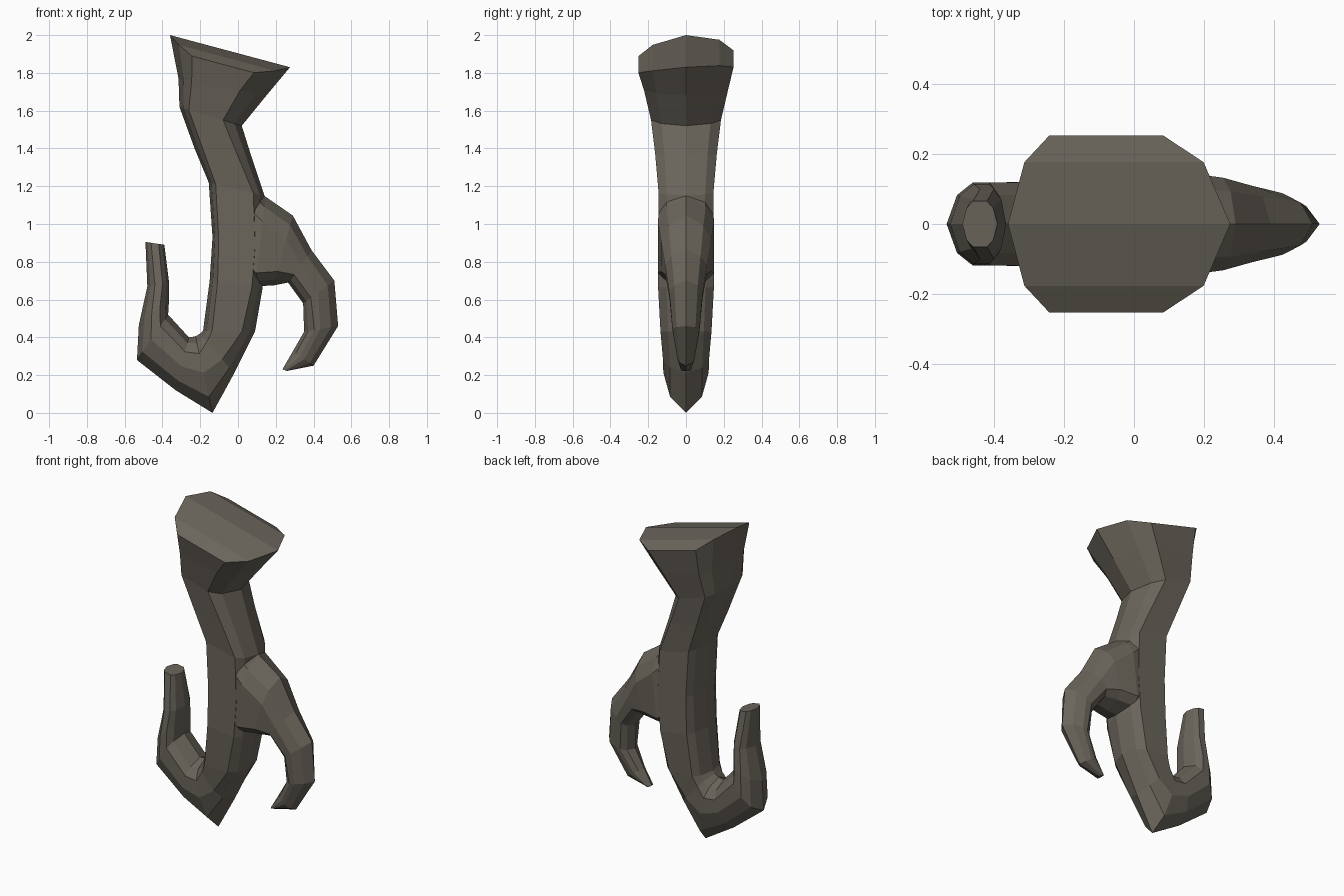
import bpy
import bmesh
from mathutils import Vector

cube = bpy.data.objects.get("Cube")
if cube:
    bpy.data.objects.remove(cube, do_unlink=True)

# One weathered brown-grey colour
bark = bpy.data.materials.new("dark_bark")
bark.use_nodes = True
bark.diffuse_color = (0.145, 0.13, 0.105, 1)
bark.node_tree.nodes["Principled BSDF"].inputs["Base Color"].default_value = bark.diffuse_color


def section(flat_a, flat_b):
    """Ten-sided outline; a low flat value makes that edge a sharp keel."""
    def side(sign, k):
        return [(sign, 0), (sign * (k + (1 - k) * 0.6), 0.7), (sign * k, 1)]
    half = side(1, flat_b) + side(-1, flat_a)[::-1]
    return half + [(u, -v) for u, v in reversed(half[1:-1])]


def loft(name, stations, sloped_cap=False):
    """Skin rings given as (edge a, edge b, half depth, flat a, flat b)."""
    bm = bmesh.new()
    rings = []
    for i, (ax, az, bx, bz, depth, flat_a, flat_b) in enumerate(stations):
        a, b = Vector((ax, 0, az)), Vector((bx, 0, bz))
        ring = []
        for u, v in section(flat_a, flat_b):
            p = (a + b) / 2 + (b - a) / 2 * u
            p.y = v * depth
            if sloped_cap and i == 0:
                p.z -= 0.08 * v * v if v < 0 else 0.05 * v ** 4
            ring.append(bm.verts.new(p))
        rings.append(ring)
    n = len(rings[0])
    for r, s in zip(rings, rings[1:]):
        for j in range(n):
            k = (j + 1) % n
            bm.faces.new((r[j], r[k], s[k], s[j]))
    # Domed caps made of strips running from edge to edge
    for r in (rings[0], rings[-1]):
        for j in range(-2, 2):
            bm.faces.new((r[j], r[j + 1], r[4 - j], r[(5 - j) % n]))
    bmesh.ops.recalc_face_normals(bm, faces=bm.faces)
    mesh = bpy.data.meshes.new(name)
    bm.to_mesh(mesh)
    bm.free()
    mesh.materials.append(bark)
    obj = bpy.data.objects.new(name, mesh)
    bpy.context.collection.objects.link(obj)
    return obj


# Trunk: flared sloping top, narrow neck, then round into the upturned hook
trunk = loft("hooked_trunk", [
    (-0.36, 2.0, 0.275, 1.83, 0.252, 0.63, 0.4),
    (-0.315, 1.77, 0.15, 1.68, 0.222, 0.7, 0.4),
    (-0.31, 1.62, 0.02, 1.52, 0.185, 0.7, 0.4),
    (-0.23, 1.4, 0.07, 1.36, 0.163, 0.7, 0.5),
    (-0.155, 1.22, 0.14, 1.15, 0.145, 0.75, 0.6),
    (-0.135, 0.93, 0.13, 0.88, 0.148, 0.75, 0.7),
    (-0.15, 0.7, 0.13, 0.66, 0.148, 0.7, 0.6),
    (-0.185, 0.435, 0.09, 0.43, 0.135, 0.65, 0.5),
    (-0.2, 0.42, -0.02, 0.21, 0.122, 0.6, 0.3),
    (-0.225, 0.405, -0.135, 0.0, 0.12, 0.55, -0.05),
    (-0.26, 0.4, -0.33, 0.12, 0.12, 0.45, 0.1),
    (-0.37, 0.52, -0.535, 0.28, 0.118, 0.5, 0.1),
    (-0.365, 0.6, -0.525, 0.465, 0.114, 0.4, 0.15),
    (-0.365, 0.69, -0.48, 0.67, 0.1, 0.4, 0.3),
    (-0.39, 0.89, -0.49, 0.905, 0.065, 0.4, 0.4),
], sloped_cap=True)

# Claw: grows flush out of the trunk and curls downward to a keeled point
claw = loft("claw_branch", [
    (-0.02, 1.3, -0.06, 0.73, 0.132, 0.5, 0.6),
    (0.145, 1.145, 0.09, 0.67, 0.149, 0.45, 0.7),
    (0.29, 1.045, 0.19, 0.675, 0.132, 0.3, 0.6),
    (0.39, 0.86, 0.265, 0.69, 0.11, 0.1, 0.5),
    (0.51, 0.7, 0.345, 0.58, 0.088, -0.05, 0.5),
    (0.53, 0.46, 0.35, 0.43, 0.072, -0.05, 0.4),
    (0.4, 0.25, 0.29, 0.325, 0.045, 0.1, 0.3),
    (0.26, 0.222, 0.235, 0.23, 0.025, 0.3, 0.3),
])

# Merge the claw into the trunk
union = trunk.modifiers.new("merge_claw", 'BOOLEAN')
union.operation = 'UNION'
union.solver = 'EXACT'
union.object = claw
bpy.context.view_layer.objects.active = trunk
trunk.select_set(True)
bpy.ops.object.modifier_apply(modifier=union.name)
bpy.data.objects.remove(claw, do_unlink=True)
